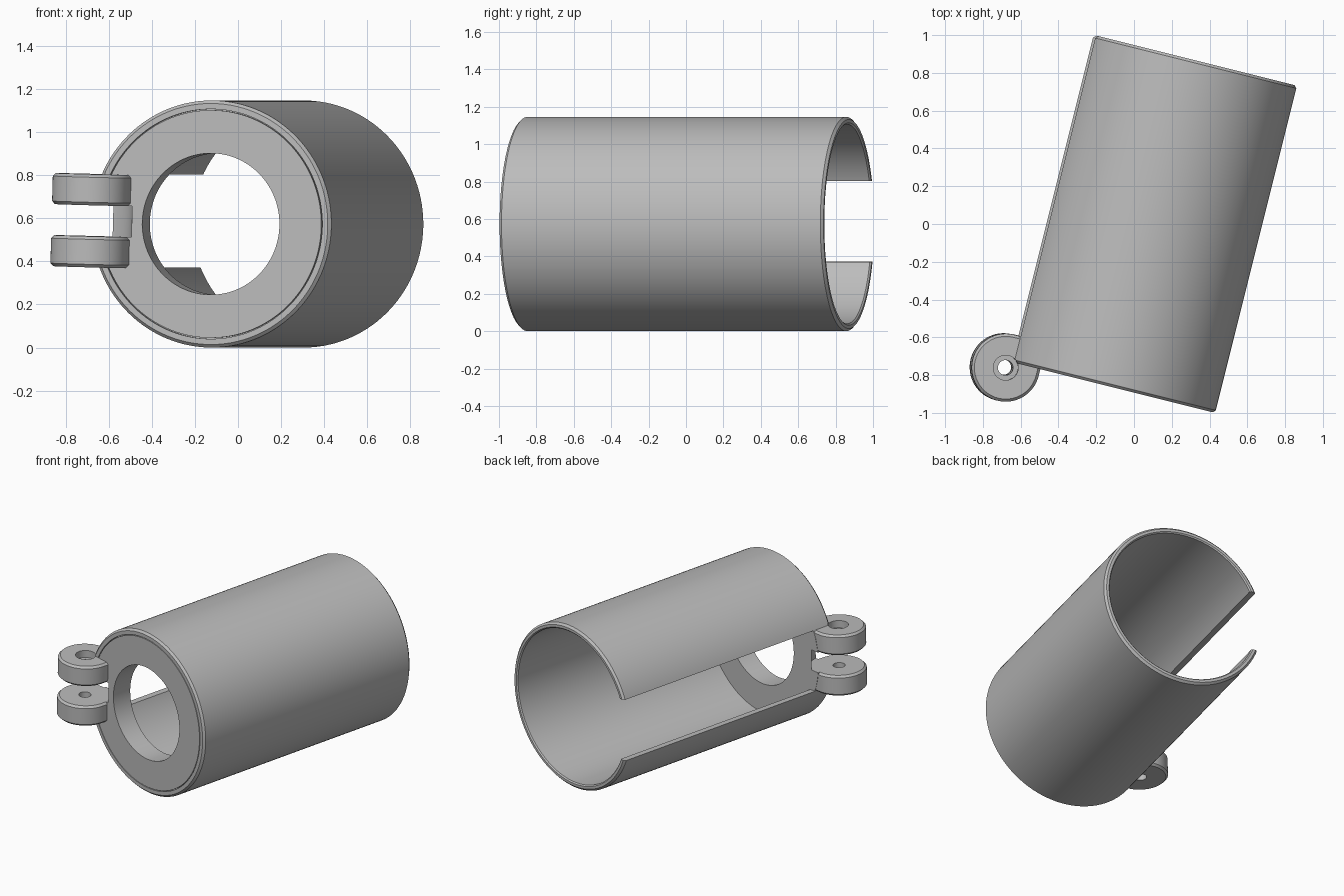
import bpy, bmesh
from math import sin, cos, pi, radians
from mathutils import Matrix

if "Cube" in bpy.data.objects:
    bpy.data.objects.remove(bpy.data.objects["Cube"], do_unlink=True)

# Local frame: y runs along the tube from its front face, the hinge is on -x
LENGTH, OUTER, INNER, HOLE, PLATE = 1.785, 0.573, 0.533, 0.328, 0.145
SLOT, GAP = 0.216, 0.072            # half heights of slot and hinge gap
HX, HY, HR = -0.567, -0.037, 0.18   # hinge pin position and knuckle radius
frame = (Matrix.Translation((-0.126, -0.861, OUTER))
         @ Matrix.Rotation(radians(-14.04), 4, 'Z')
         @ Matrix.Rotation(radians(1.6), 4, 'Y'))

grey = bpy.data.materials.new("plain_grey")
grey.use_nodes = True
colour = (0.5, 0.5, 0.5, 1)
grey.diffuse_color = colour
grey.node_tree.nodes["Principled BSDF"].inputs["Base Color"].default_value = colour


def make(name, bm):
    bmesh.ops.recalc_face_normals(bm, faces=bm.faces[:])
    mesh = bpy.data.meshes.new(name)
    bm.to_mesh(mesh)
    bm.free()
    mesh.materials.append(grey)
    obj = bpy.data.objects.new(name, mesh)
    bpy.context.collection.objects.link(obj)
    obj.matrix_world = frame
    return obj


def lathe(name, profile, steps=128):
    bm = bmesh.new()
    rings = []
    for i in range(steps):
        a = 2 * pi * i / steps
        rings.append([bm.verts.new((r * cos(a), y, r * sin(a))) for r, y in profile])
    n = len(profile)
    for i in range(steps):
        a, b = rings[i], rings[(i + 1) % steps]
        for j in range(n):
            k = (j + 1) % n
            bm.faces.new((a[j], a[k], b[k], b[j]))
    return make(name, bm)


def prism(name, outline, z0, z1):
    bm = bmesh.new()
    low = [bm.verts.new((x, y, z0)) for x, y in outline]
    high = [bm.verts.new((x, y, z1)) for x, y in outline]
    bm.faces.new(low)
    bm.faces.new(high)
    for i in range(len(low)):
        j = (i + 1) % len(low)
        bm.faces.new((low[i], low[j], high[j], high[i]))
    return make(name, bm)


def arc(r, start=0, end=360, steps=48):
    return [(HX + r * cos(radians(start + (end - start) * i / steps)),
             HY + r * sin(radians(start + (end - start) * i / steps)))
            for i in range(steps + (end - start < 360))]


def finish(obj, cutters):
    for cutter in cutters:
        mod = obj.modifiers.new("cut", 'BOOLEAN')
        mod.operation = 'DIFFERENCE'
        mod.solver = 'EXACT'
        mod.object = cutter
    bpy.context.view_layer.update()
    graph = bpy.context.evaluated_depsgraph_get()
    mesh = bpy.data.meshes.new_from_object(obj.evaluated_get(graph))
    obj.modifiers.clear()
    obj.data = mesh
    bpy.ops.object.select_all(action='DESELECT')
    obj.select_set(True)
    bpy.context.view_layer.objects.active = obj
    bpy.ops.object.shade_smooth_by_angle(angle=radians(25))


# Cutters: long side slot, hinge clearance, pin hole, screw head recess
slot = prism("slot_cutter", [(-0.9, PLATE), (-0.25, PLATE), (-0.25, 2), (-0.9, 2)], -SLOT, SLOT)
clearance = prism("clearance_cutter", arc(0.193), -GAP, GAP)
pin_hole = prism("pin_hole_cutter", arc(0.04), -0.25, 0.2)
recess = prism("recess_cutter", arc(0.066), 0.165, 0.23)
cutters = [slot, clearance, pin_hole, recess]

# Tube with a holed front plate, fine groove on its face and chamfered rims
C = 0.014
body = lathe("tube_body", [
    (HOLE, 0), (INNER - 0.005, 0), (INNER - 0.005, 0.02), (INNER, 0.02), (INNER, 0),
    (OUTER - C, 0), (OUTER, C), (OUTER, LENGTH - C), (OUTER - C, LENGTH),
    (INNER + 0.008, LENGTH), (INNER, LENGTH - 0.008), (INNER, PLATE), (HOLE, PLATE)])
finish(body, cutters)

# Two hinge knuckles: round ears with a straight arm running into the plate
ear = arc(HR, 90, 360) + [(HX + HR, HY + HR)]
for name, z0, z1 in (("upper_knuckle", GAP, SLOT), ("lower_knuckle", -SLOT, -GAP)):
    knuckle = prism(name, ear, z0, z1)
    bevel = knuckle.modifiers.new("edge", 'BEVEL')
    bevel.width = 0.014
    bevel.segments = 1
    bevel.limit_method = 'ANGLE'
    bevel.angle_limit = radians(40)
    finish(knuckle, [pin_hole, recess] if z0 > 0 else [pin_hole])

for cutter in cutters:
    bpy.data.objects.remove(cutter, do_unlink=True)
